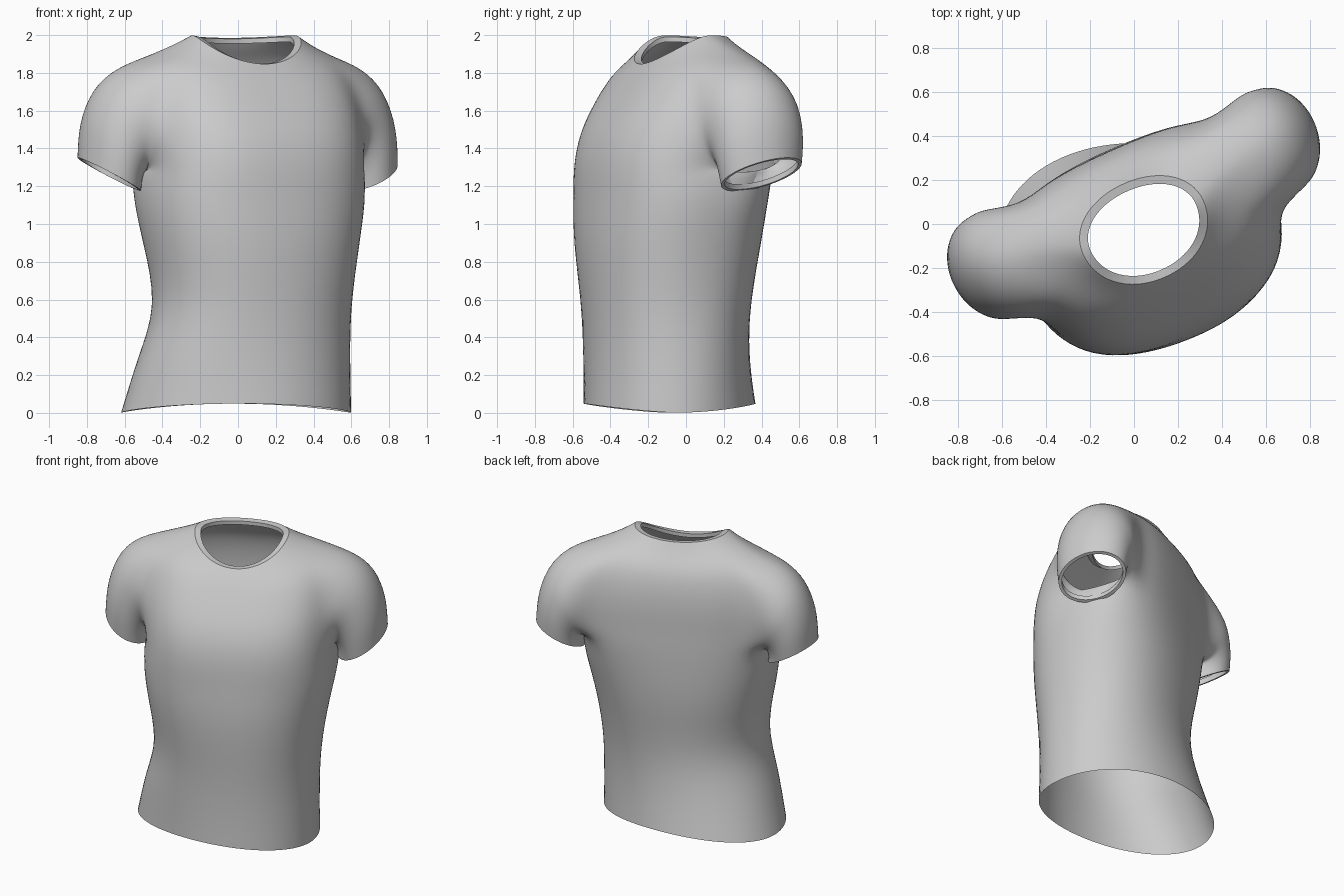
import bpy, bmesh, math

if "Cube" in bpy.data.objects:
    bpy.data.objects.remove(bpy.data.objects["Cube"])

N = 24            # columns round the torso
CU = 0.038        # sideways centre of the shoulders
TURN = math.radians(24)

# Torso rings, in the frame of the shoulders: twist, centre u, centre v,
# half width, front depth, back depth, z side, z front, z back, squareness
RINGS = [
    (-22, -.043, -.072, .615, .463, .455, .000, .05, .05, 2.1),
    (-14, -.014, -.110, .570, .437, .435, .30, .32, .32, 2.15),
    (-6, .034, -.134, .518, .432, .435, .57, .58, .58, 2.25),
    (-3, .026, -.112, .577, .477, .460, .90, .90, .90, 2.4),
    (-1, .034, -.050, .618, .525, .405, 1.12, 1.12, 1.14, 2.6),
    (0, .038, .010, .610, .578, .345, 1.30, 1.26, 1.30, 2.9),
    (0, .038, .040, .605, .590, .310, 1.43, 1.39, 1.43, 3.0),
    (0, .038, .055, .600, .560, .295, 1.57, 1.52, 1.57, 3.0),
    (0, .038, .060, .585, .485, .275, 1.73, 1.65, 1.71, 2.9),
    (0, .038, .050, .530, .415, .250, 1.89, 1.74, 1.83, 2.6),
    (0, .034, .010, .390, .335, .220, 1.95, 1.795, 1.915, 2.3),
    (0, .032, -.030, .302, .250, .218, 2.00, 1.845, 1.985, 2.1),
    # neckband folded inwards
    (0, .032, -.030, .264, .212, .180, 1.992, 1.846, 1.980, 2.1),
    (0, .032, -.030, .264, .212, .180, 1.965, 1.820, 1.955, 2.1),
]
ARM_LOW, ARM_TOP = 5, 9
ARM_BACK, ARM_FRONT = 3, 2    # armhole columns behind and before the side line

# Sleeve rings: top u, top z, under u, under z, centre v, half depth, backward rise
SLEEVE = [
    (.685, 1.840, .590, 1.255, .070, .275, .00),
    (.815, 1.735, .590, 1.225, .081, .258, .05),
    (.892, 1.540, .590, 1.205, .085, .245, .10),
    (.902, 1.345, .585, 1.180, .088, .228, .16),
    # cuff folded inwards
    (.882, 1.337, .605, 1.188, .088, .208, .16),
    (.880, 1.375, .605, 1.215, .088, .208, .16),
]

bm = bmesh.new()
crease = bm.edges.layers.float.new("crease_edge")


def torso_ring(spec):
    tw, cu, cv, a, bf, bb, zs, zf, zb, p = spec
    c, s = math.cos(math.radians(tw)), math.sin(math.radians(tw))
    verts = []
    for i in range(N):
        t = 2 * math.pi * i / N
        ct, st = math.cos(t), math.sin(t)
        back = st > 0
        r = (abs(ct) ** p + abs(st) ** p) ** (-1 / p)
        x, y = a * r * ct, (bb if back else bf) * r * st
        k = abs(st) ** (2 if back else 1.4)
        z = zs * (1 - k) + (zb if back else zf) * k
        verts.append(bm.verts.new((cu + x * c - y * s, cv + x * s + y * c, z)))
    return verts


def bridge(low, high, skip=()):
    n = len(low)
    for i in range(n):
        if i not in skip:
            j = (i + 1) % n
            bm.faces.new((low[i], low[j], high[j], high[i]))


def sharpen(ring):
    for i, v in enumerate(ring):
        e = bm.edges.get((v, ring[(i + 1) % len(ring)]))
        e[crease] = 1.0


# Torso with two armholes left open
rings = [torso_ring(r) for r in RINGS]
holes = {k % N for k in range(-ARM_FRONT, ARM_BACK)}
holes |= {(N // 2 + k) % N for k in range(-ARM_BACK, ARM_FRONT)}
for r in range(len(rings) - 1):
    bridge(rings[r], rings[r + 1], holes if ARM_LOW <= r < ARM_TOP else ())
sharpen(rings[0])
sharpen(rings[-3])
sharpen(rings[-2])

# Sleeves grown from the armhole edges
for side in (1, -1):
    mid = 0 if side == 1 else N // 2

    def at(row, k):
        return rings[row][(mid + side * k) % N]   # k > 0 is towards the back

    b, f = ARM_BACK, ARM_FRONT
    loop = [at(ARM_TOP, k) for k in range(0, b)]
    loop += [at(r, b) for r in range(ARM_TOP, ARM_LOW, -1)]
    loop += [at(ARM_LOW, k) for k in range(b, -f, -1)]
    loop += [at(r, -f) for r in range(ARM_LOW, ARM_TOP)]
    loop += [at(ARM_TOP, k) for k in range(-f, 0)]
    nb = 2 * b + ARM_TOP - ARM_LOW
    nf = len(loop) - nb
    tube = [loop]
    for tu, tz, uu, uz, cv, rv, rise in SLEEVE:
        ring = []
        for i in range(len(loop)):
            t = math.pi * (i / nb if i <= nb else 1 + (i - nb) / nf)
            w = (1 + math.cos(t)) / 2
            dv = rv * math.sin(t)
            ring.append(bm.verts.new((CU + side * (uu + (tu - uu) * w), cv + dv,
                                      uz + (tz - uz) * w + rise * dv)))
        bridge(tube[-1], ring)
        tube.append(ring)
    sharpen(tube[-3])
    sharpen(tube[-2])

bmesh.ops.recalc_face_normals(bm, faces=bm.faces)
mesh = bpy.data.meshes.new("shirt")
bm.to_mesh(mesh)
bm.free()

shirt = bpy.data.objects.new("shirt", mesh)
bpy.context.collection.objects.link(shirt)
shirt.rotation_euler.z = TURN
sub = shirt.modifiers.new("smooth_cloth", "SUBSURF")
sub.levels = sub.render_levels = 2
bpy.context.view_layer.objects.active = shirt
shirt.select_set(True)
bpy.ops.object.modifier_apply(modifier=sub.name)
bpy.ops.object.shade_smooth_by_angle(angle=math.radians(30))
